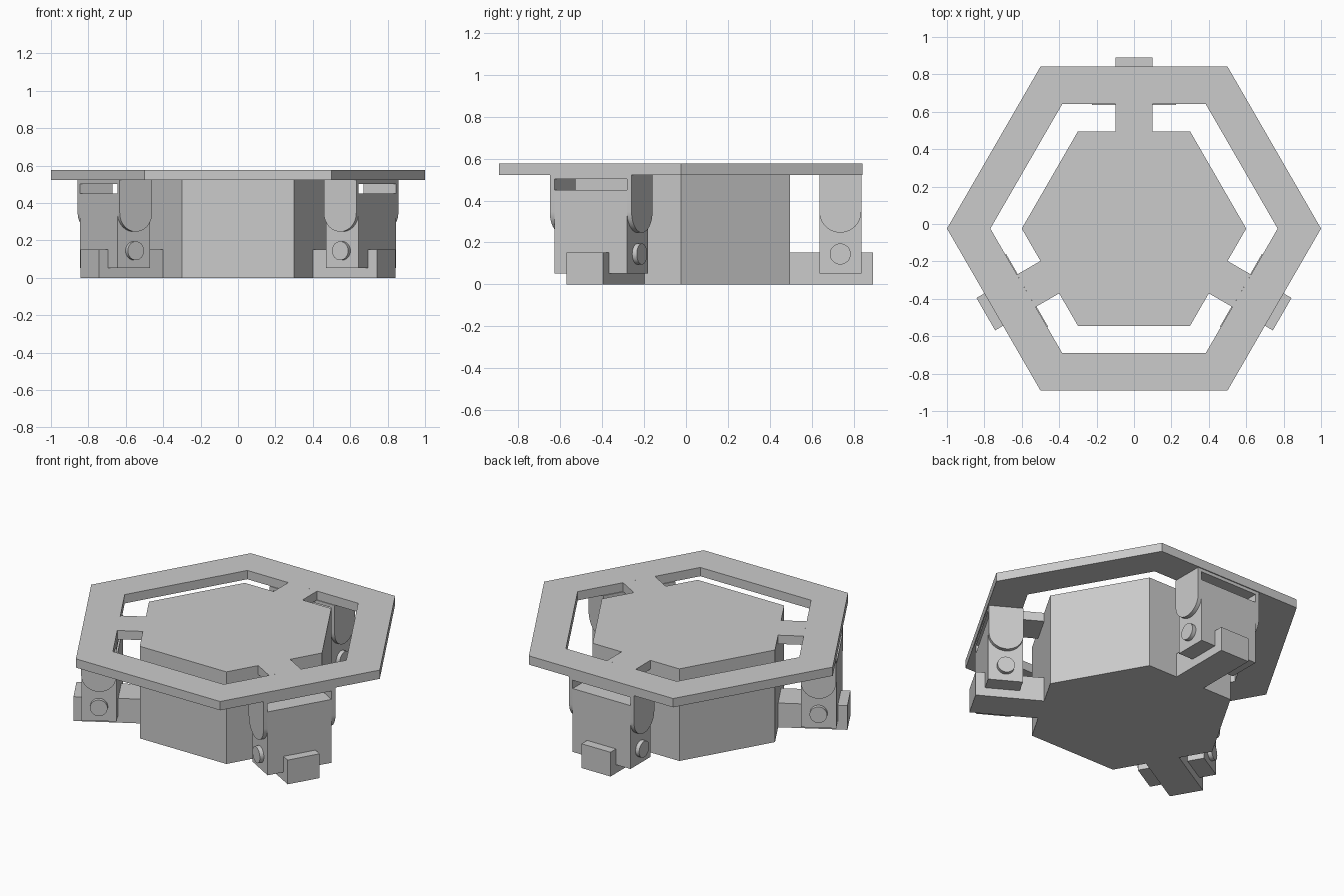
import bpy, bmesh
from math import sin, cos, pi, radians
from mathutils import Matrix, Vector

if "Cube" in bpy.data.objects:
    bpy.data.objects.remove(bpy.data.objects["Cube"])

CY = -0.0245                     # hexagon centre in y
TOP, UNDER = 0.577, 0.522        # plate top and underside
FLOOR, ARM_TOP = 0.053, 0.152    # arm channel floor and arm top
R0, R1 = 0.66, 0.86              # inner and outer radius of the leg blocks
HALF, LUG = 0.20, 0.225          # half width of block and of block with lugs


def finish(name, bm, angle=0.0):
    bmesh.ops.recalc_face_normals(bm, faces=bm.faces)
    mesh = bpy.data.meshes.new(name)
    bm.to_mesh(mesh)
    bm.free()
    obj = bpy.data.objects.new(name, mesh)
    bpy.context.collection.objects.link(obj)
    obj.matrix_world = Matrix.Translation((0, CY, 0)) @ Matrix.Rotation(angle, 4, 'Z')
    return obj


def prism(bm, points, move):
    """Extrude a closed outline of 3D points along a vector."""
    face = bm.faces.new([bm.verts.new(p) for p in points])
    ext = bmesh.ops.extrude_face_region(bm, geom=[face], use_keep_orig=True)
    verts = [v for v in ext['geom'] if isinstance(v, bmesh.types.BMVert)]
    bmesh.ops.translate(bm, verts=verts, vec=Vector(move))


def side_prism(name, profile, t0, t1, angle):
    """Radius/height profile extruded sideways, turned to a spoke direction."""
    bm = bmesh.new()
    prism(bm, [(r, t0, z) for r, z in profile], (0, t1 - t0, 0))
    return finish(name, bm, angle)


def rect(r0, r1, z0, z1):
    return [(r0, z0), (r1, z0), (r1, z1), (r0, z1)]


def hexagon(radius, z):
    return [(radius * cos(i * pi / 3), radius * sin(i * pi / 3), z) for i in range(6)]


# central hexagonal body
bm = bmesh.new()
prism(bm, hexagon(0.6, 0), (0, 0, TOP))
finish("body", bm)

# flat hexagonal ring
bm = bmesh.new()
loops = [[bm.verts.new(p) for p in hexagon(r, z)]
         for r, z in ((1, UNDER), (1, TOP), (0.768, TOP), (0.768, UNDER))]
for k in range(4):
    a, b = loops[k], loops[(k + 1) % 4]
    for i in range(6):
        j = (i + 1) % 6
        bm.faces.new((a[i], a[j], b[j], b[i]))
finish("top_ring", bm)

for n, deg in enumerate((90, 210, 330), 1):
    ang = radians(deg)
    # spoke between body and ring
    side_prism(f"spoke_{n}", rect(0.5196, 0.665, UNDER, TOP), -0.1, 0.1, ang)
    # lower arm with a channel for the block
    arm = [(0.5196, 0), (0.915, 0), (0.915, ARM_TOP), (R1, ARM_TOP),
           (R1, FLOOR), (R0, FLOOR), (R0, ARM_TOP), (0.5196, ARM_TOP)]
    side_prism(f"arm_{n}", arm, -0.1, 0.1, ang)
    # hanging block and the strip above its open slot
    side_prism(f"block_{n}", rect(R0, R1, FLOOR, 0.45), -HALF, HALF, ang)
    side_prism(f"slot_cap_{n}", rect(R0, R1, 0.502, UNDER), -HALF, HALF, ang)
    # round-ended side lugs and pins
    mid = (R0 + R1) / 2
    lug = [(R1, UNDER), (R0, UNDER)] + [
        (mid - 0.1 * cos(i * pi / 24), 0.347 - 0.1 * sin(i * pi / 24)) for i in range(25)]
    pin = [(mid + 0.05 * cos(i * pi / 16), 0.145 + 0.05 * sin(i * pi / 16)) for i in range(32)]
    for s, side in ((1, "left"), (-1, "right")):
        for name, profile in (("lug", lug), ("pin", pin)):
            obj = side_prism(f"{side}_{name}_{n}", profile, s * HALF, s * LUG, ang)
            bpy.ops.object.select_all(action='DESELECT')
            obj.select_set(True)
            bpy.context.view_layer.objects.active = obj
            bpy.ops.object.shade_smooth_by_angle(angle=radians(30))
